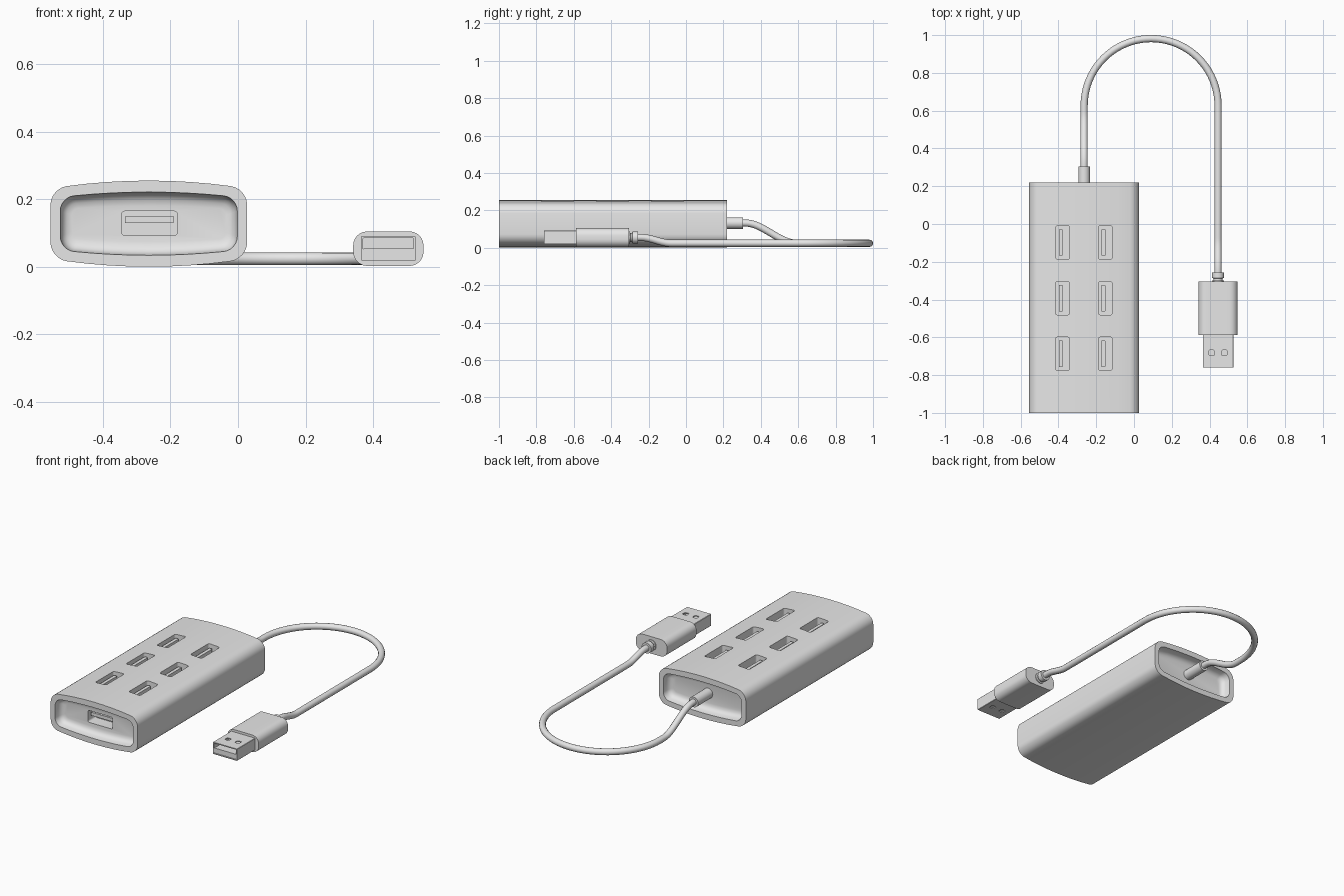
import bpy, bmesh, math
from mathutils import Vector

cube = bpy.data.objects.get("Cube")
if cube:
    bpy.data.objects.remove(cube, do_unlink=True)

grey = bpy.data.materials.new("light grey")
grey.use_nodes = True
grey.diffuse_color = (0.8, 0.8, 0.8, 1)
grey.node_tree.nodes["Principled BSDF"].inputs["Base Color"].default_value = (0.8, 0.8, 0.8, 1)


def outline(hw, hh, r, bulge=0.0, steps=6, spans=8):
    """Rounded rectangle whose long sides may bow outwards."""
    pts = []
    corners = [(1, 1, 0), (-1, 1, 90), (-1, -1, 180), (1, -1, 270)]
    for sx, sy, start in corners:
        for i in range(steps + 1):
            a = math.radians(start + 90 * i / steps)
            pts.append((sx * (hw - r) + r * math.cos(a), sy * (hh - r) + r * math.sin(a)))
        if start in (0, 180):
            for i in range(1, spans):
                pts.append((sx * (hw - r) * (1 - 2 * i / spans), sy * hh))
    return [(u, v * (1 + bulge * (1 - (u / hw) ** 2))) for u, v in pts]


def circle(r, n=24):
    return [(r * math.cos(math.tau * i / n), r * math.sin(math.tau * i / n)) for i in range(n)]


def along_y(cx, cz, y, pts):
    return [Vector((cx + u, y, cz + v)) for u, v in pts]


def along_z(cx, cy, z, pts):
    return [Vector((cx + u, cy + v, z)) for u, v in pts]


def loft(bm, rings):
    """Skin a row of matching rings and close both ends."""
    loops = [[bm.verts.new(p) for p in ring] for ring in rings]
    for a, b in zip(loops, loops[1:]):
        n = len(a)
        for i in range(n):
            bm.faces.new((a[i], a[(i + 1) % n], b[(i + 1) % n], b[i]))
    bm.faces.new(loops[0])
    bm.faces.new(loops[-1])


def finish(name, bm):
    bmesh.ops.recalc_face_normals(bm, faces=bm.faces)
    mesh = bpy.data.meshes.new(name)
    bm.to_mesh(mesh)
    bm.free()
    mesh.materials.append(grey)
    obj = bpy.data.objects.new(name, mesh)
    bpy.context.collection.objects.link(obj)
    return obj


def make(name, *solids):
    bm = bmesh.new()
    for rings in solids:
        loft(bm, rings)
    return finish(name, bm)


def select(obj):
    bpy.ops.object.select_all(action='DESELECT')
    obj.select_set(True)
    bpy.context.view_layer.objects.active = obj


def smooth(obj):
    select(obj)
    bpy.ops.object.shade_smooth_by_angle(angle=math.radians(32))


def cut(obj, cutter):
    cutter.hide_render = True
    mod = obj.modifiers.new("cut", 'BOOLEAN')
    mod.operation = 'DIFFERENCE'
    mod.solver = 'EXACT'
    mod.object = cutter
    select(obj)
    bpy.ops.object.modifier_apply(modifier=mod.name)
    bpy.data.objects.remove(cutter, do_unlink=True)


# Hub body: bowed tube with a filleted recess at each end
BX, BZ, FRONT, BACK = -0.264, 0.128, -1.0, 0.22
recess = [(0, 0), (0.003, 0.03), (0.01, 0.044), (0.02, 0.052), (0.034, 0.055)]


def recess_rings(y, direction):
    return [along_y(BX, BZ, y + direction * d,
                    outline(0.262 - t, 0.078 - t, 0.04 - t * 0.6, 0.2)) for t, d in recess]


shell = outline(0.291, 0.104, 0.048, 0.226)
body = make("hub_body", recess_rings(FRONT, 1)[::-1]
            + [along_y(BX, BZ, y, shell) for y in (FRONT, BACK)]
            + recess_rings(BACK, -1))

# Port pockets: six on top, one in the front recess
columns, rows = (-0.378, -0.152), (-0.098, -0.393, -0.687)
spots = [(x, y) for x in columns for y in rows]
top_hole = outline(0.037, 0.088, 0.01, steps=3, spans=1)
front_hole = outline(0.083, 0.036, 0.01, steps=3, spans=1)
pockets = [[along_z(x, y, z, top_hole) for z in (0.18, 0.3)] for x, y in spots]
pockets.append([along_y(-0.262, 0.129, y, front_hole) for y in (-0.98, -0.87)])
cut(body, make("port_cutters", *pockets))
smooth(body)

# Contact tongues inside the ports
top_tongue = outline(0.01, 0.07, 0.002, steps=1, spans=1)
front_tongue = outline(0.073, 0.01, 0.002, steps=1, spans=1)
make("top_port_tongues",
     *[[along_z(x - 0.01, y, z, top_tongue) for z in (0.175, 0.237)] for x, y in spots])
make("front_port_tongue", [along_y(-0.262, 0.14, y, front_tongue) for y in (-0.93, -0.865)])

# Cable strain relief at the back of the hub
smooth(make("strain_relief", [along_y(BX, 0.132, y, circle(0.031)) for y in (0.15, 0.305)]))

# Cable: drops to the table, loops round and rises to the plug
PX, PZ, LOW, BEND = 0.445, 0.055, 0.024, 0.627


def ease(a, b, t):
    t = min(max(t, 0), 1)
    return a + (b - a) * t * t * (3 - 2 * t)


path = []
for i in range(21):
    y = 0.28 + (BEND - 0.28) * i / 20
    path.append((BX, y, ease(0.132, LOW, (y - 0.32) / 0.27)))
radius, mid = (PX - BX) / 2, (PX + BX) / 2
for i in range(1, 40):
    a = math.pi * (1 - i / 40)
    path.append((mid + radius * math.cos(a), BEND + radius * math.sin(a), LOW))
path.append((PX, BEND, LOW))
for i in range(17):
    y = -0.06 - 0.22 * i / 16
    path.append((PX, y, ease(LOW, PZ, (-0.08 - y) / 0.16)))

curve = bpy.data.curves.new("cable", 'CURVE')
curve.dimensions = '3D'
curve.bevel_depth = 0.019
curve.bevel_resolution = 4
spline = curve.splines.new('POLY')
spline.points.add(len(path) - 1)
for point, co in zip(spline.points, path):
    point.co = (*co, 1)
curve.materials.append(grey)
cable = bpy.data.objects.new("cable", curve)
bpy.context.collection.objects.link(cable)
select(cable)
bpy.ops.object.convert(target='MESH')
smooth(bpy.context.object)

# Grooved collar and plug housing
collar = [(-0.315, 0.032), (-0.3, 0.032), (-0.298, 0.024), (-0.288, 0.024),
          (-0.286, 0.032), (-0.256, 0.032)]
smooth(make("plug_collar", [along_y(PX, PZ, y, circle(r)) for y, r in collar]))
grip = outline(0.104, 0.05, 0.04, 0.03)
smooth(make("plug_housing", [along_y(PX, 0.054, y, grip) for y in (-0.587, -0.305)]))

# Metal plug: hollow shell with two latch holes through its walls
outer = outline(0.081, 0.036, 0.002, steps=1, spans=1)
inner = outline(0.075, 0.03, 0.002, steps=1, spans=1)
plug = make("plug_shell", [along_y(PX, PZ, y, inner) for y in (-0.61, -0.76)]
            + [along_y(PX, PZ, y, outer) for y in (-0.76, -0.58)])
latch = outline(0.014, 0.014, 0.005, steps=3, spans=1)
cut(plug, make("latch_cutters",
               *[[along_z(PX + s * 0.034, -0.682, z, latch) for z in (0, 0.12)] for s in (-1, 1)]))
smooth(plug)
insert = outline(0.075, 0.015, 0.002, steps=1, spans=1)
make("plug_insert", [along_y(PX, 0.04, y, insert) for y in (-0.756, -0.6)])
